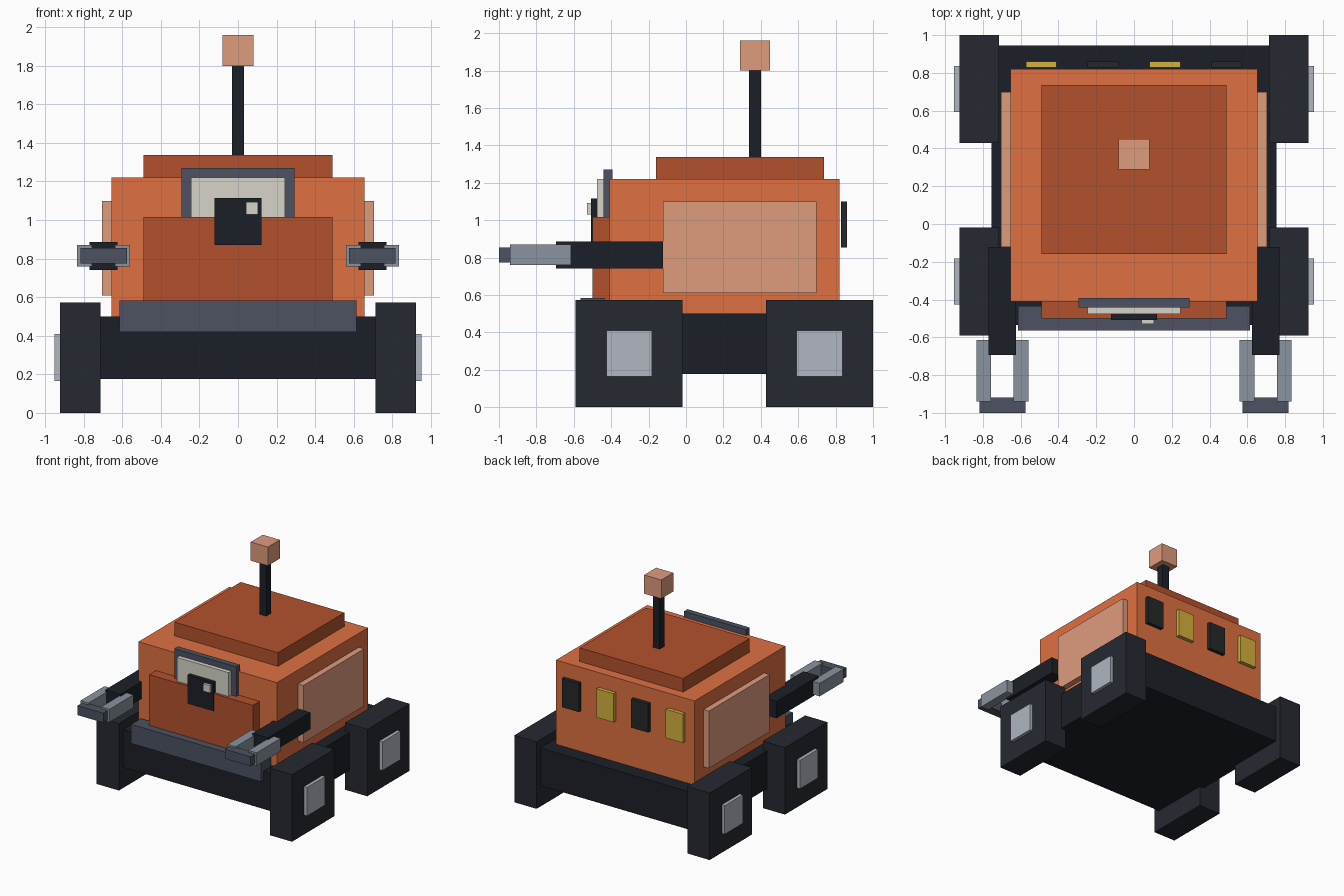
import bpy
from mathutils import Vector

if "Cube" in bpy.data.objects:
    bpy.data.objects.remove(bpy.data.objects["Cube"])


def material(name, r, g, b):
    m = bpy.data.materials.new(name)
    # convert sRGB picture values to linear
    m.diffuse_color = [(c / 255) ** 2.2 for c in (r, g, b)] + [1]
    m.use_nodes = True
    m.node_tree.nodes["Principled BSDF"].inputs["Base Color"].default_value = m.diffuse_color
    return m


ORANGE = material("orange", 222, 112, 68)
RUST = material("rust", 178, 82, 48)
PEACH = material("peach", 222, 155, 125)
BLACK = material("black", 33, 37, 43)
TYRE = material("tyre", 42, 45, 53)
SLATE = material("slate", 77, 83, 97)
STEEL = material("steel", 137, 146, 157)
SILVER = material("silver", 174, 181, 192)
CREAM = material("cream", 214, 211, 200)
YELLOW = material("yellow", 212, 175, 65)
DARK = material("dark_lamp", 42, 44, 44)


def box(name, mat, x, y, z):
    """Box from (min, max) ranges on each axis."""
    bpy.ops.mesh.primitive_cube_add(size=1)
    ob = bpy.context.object
    ob.name = name
    ranges = (x, y, z)
    ob.location = Vector([(a + b) / 2 for a, b in ranges])
    ob.scale = Vector([b - a for a, b in ranges])
    ob.data.materials.append(mat)
    return ob


def pair(name, mat, x, y, z):
    """Box on the right plus its mirror image on the left."""
    box(name + "_right", mat, x, y, z)
    box(name + "_left", mat, (-x[1], -x[0]), y, z)


# Chassis, bumper and body
box("chassis", BLACK, (-0.755, 0.755), (-0.535, 0.945), (0.177, 0.50))
box("bumper", SLATE, (-0.615, 0.615), (-0.565, -0.435), (0.42, 0.583))
box("body", ORANGE, (-0.655, 0.655), (-0.41, 0.82), (0.49, 1.22))
box("roof", RUST, (-0.49, 0.49), (-0.16, 0.737), (1.21, 1.337))
pair("side_panel", PEACH, (0.645, 0.705), (-0.123, 0.698), (0.61, 1.10))

# Mast on the roof
box("mast", BLACK, (-0.032, 0.032), (0.337, 0.402), (1.33, 1.80))
box("mast_tip", PEACH, (-0.081, 0.081), (0.288, 0.45), (1.80, 1.96))

# Front plate, window and lens
box("front_plate", RUST, (-0.49, 0.49), (-0.50, -0.40), (0.50, 1.017))
box("window_frame", SLATE, (-0.294, 0.294), (-0.441, -0.392), (0.78, 1.27))
box("window", CREAM, (-0.245, 0.245), (-0.476, -0.435), (0.83, 1.221))
box("lens", BLACK, (-0.122, 0.122), (-0.508, -0.472), (0.87, 1.115))
box("lens_glint", CREAM, (0.041, 0.105), (-0.53, -0.505), (1.03, 1.093))

# Wheels with hubs
for label, yc in (("front", -0.304), ("rear", 0.714)):
    pair(label + "_wheel", TYRE, (0.714, 0.924), (yc - 0.286, yc + 0.286), (0, 0.573))
    pair(label + "_hub", SILVER, (0.91, 0.952), (yc - 0.122, yc + 0.122), (0.165, 0.41))

# Arms with forked grippers
pair("arm", BLACK, (0.624, 0.77), (-0.694, -0.123), (0.742, 0.887))
pair("inner_finger", STEEL, (0.559, 0.637), (-0.94, -0.615), (0.759, 0.87))
pair("outer_finger", STEEL, (0.757, 0.834), (-0.94, -0.615), (0.759, 0.87))
pair("gripper_tip", SLATE, (0.575, 0.818), (-1.0, -0.918), (0.774, 0.855))

# Row of rear lamps, alternating lit and unlit
for i in range(4):
    xc = -0.492 + i * 0.328
    box(f"rear_lamp_{i + 1}", DARK if i % 2 else YELLOW,
        (xc - 0.081, xc + 0.081), (0.829, 0.861), (0.855, 1.10))
